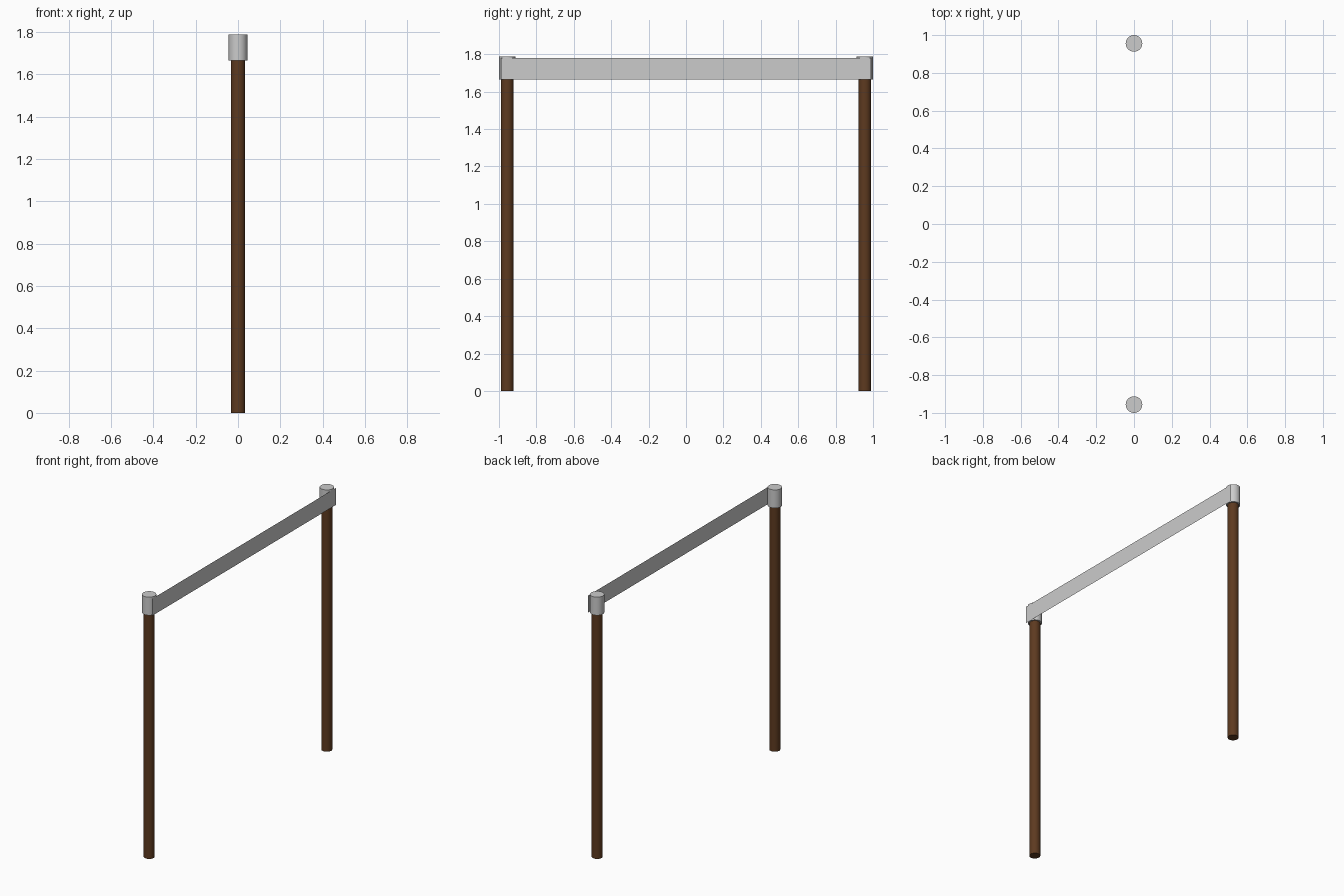
import bpy
import math

if "Cube" in bpy.data.objects:
    bpy.data.objects.remove(bpy.data.objects["Cube"])

POST_Y = 0.956      # distance of each post from the centre
CAP_BOTTOM = 1.664
CAP_TOP = 1.788
CAP_R = 0.044
POST_R = 0.034

brown = bpy.data.materials.new("dark_wood")
brown.diffuse_color = (0.11, 0.042, 0.014, 1)
brown.use_nodes = True
brown.node_tree.nodes["Principled BSDF"].inputs["Base Color"].default_value = brown.diffuse_color


def upright_cylinder(name, radius, y, z0, z1, mat=None):
    bpy.ops.mesh.primitive_cylinder_add(
        vertices=32, radius=radius, depth=z1 - z0, location=(0, y, (z0 + z1) / 2))
    obj = bpy.context.object
    obj.name = name
    if mat:
        obj.data.materials.append(mat)
    bpy.ops.object.shade_smooth_by_angle(angle=math.radians(30))
    return obj


# Two wooden posts, each with a wider grey cap
for side, y in (("front", -POST_Y), ("back", POST_Y)):
    upright_cylinder(side + "_post", POST_R, y, 0, CAP_BOTTOM, brown)
    upright_cylinder(side + "_cap", CAP_R, y, CAP_BOTTOM, CAP_TOP)

# Thin flat strip stretched between the caps on the right side
z0, z1, end = CAP_BOTTOM, 1.78, 0.99
mesh = bpy.data.meshes.new("banner_strip")
mesh.from_pydata(
    [(CAP_R, -end, z0), (CAP_R, end, z0), (CAP_R, end, z1), (CAP_R, -end, z1)],
    [], [(0, 1, 2, 3)])
strip = bpy.data.objects.new("banner_strip", mesh)
bpy.context.collection.objects.link(strip)
